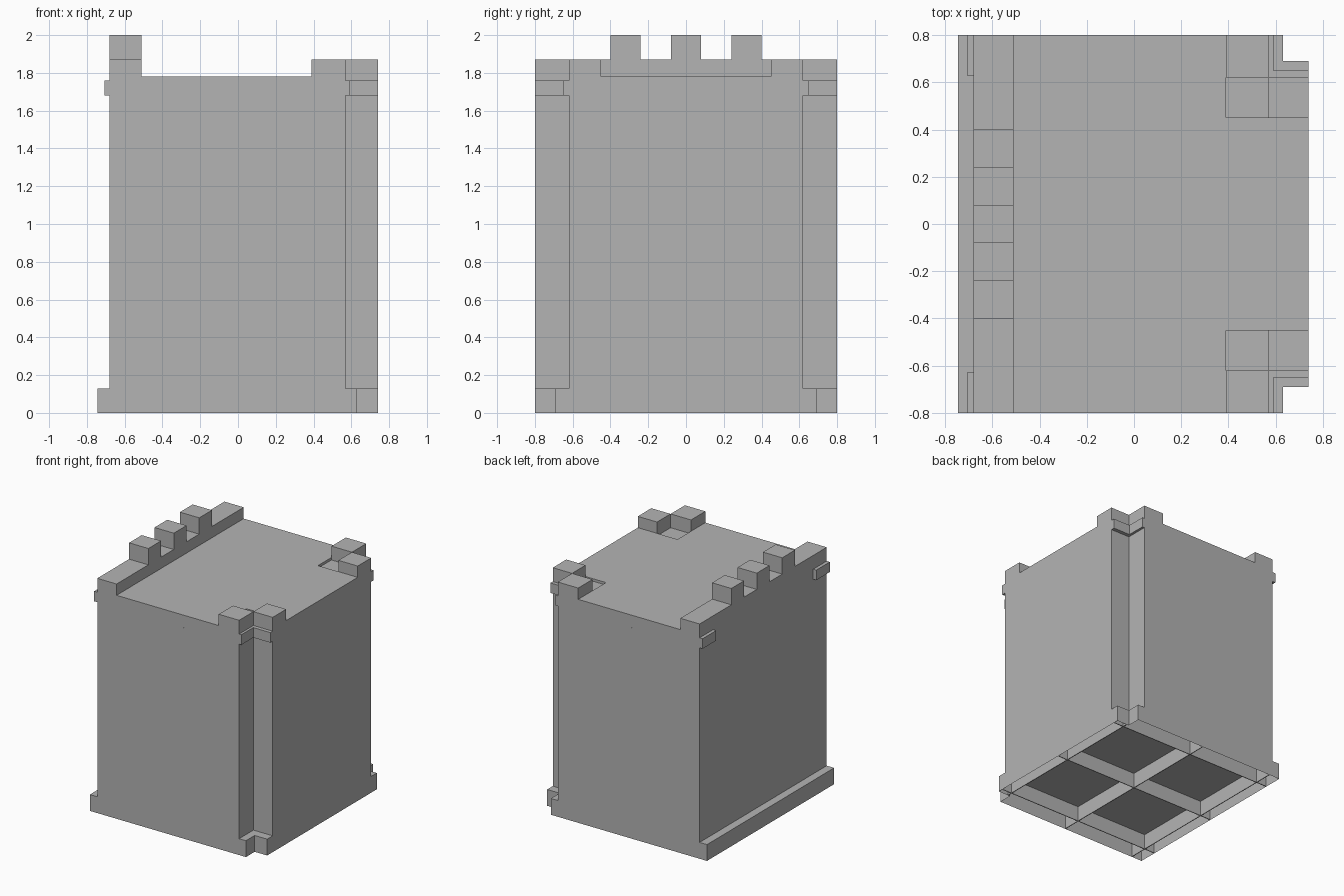
import bpy, bmesh

if "Cube" in bpy.data.objects:
    bpy.data.objects.remove(bpy.data.objects["Cube"])

stone = bpy.data.materials.new("stone_grey")
stone.diffuse_color = (0.456, 0.456, 0.456, 1)
stone.use_nodes = True
stone.node_tree.nodes["Principled BSDF"].inputs["Base Color"].default_value = stone.diffuse_color

LEFT, RIGHT, HALF = -0.68, 0.74, 0.80


def prism(name, outline, z0, z1, hollow=None):
    """Extrude a flat outline; hollow = (wall, depth) opens it from below."""
    bm = bmesh.new()
    bottom = bm.faces.new([bm.verts.new((x, y, z0)) for x, y in outline])
    bm.normal_update()
    top = bmesh.ops.extrude_face_region(bm, geom=[bottom], use_keep_orig=True)
    for v in top["geom"]:
        if isinstance(v, bmesh.types.BMVert):
            v.co.z = z1
    bmesh.ops.recalc_face_normals(bm, faces=bm.faces)
    if hollow:
        bmesh.ops.inset_region(bm, faces=[bottom], thickness=hollow[0],
                               use_even_offset=True)
        for v in bottom.verts:
            v.co.z = z0 + hollow[1]
    mesh = bpy.data.meshes.new(name)
    bm.to_mesh(mesh)
    bm.free()
    mesh.materials.append(stone)
    ob = bpy.data.objects.new(name, mesh)
    bpy.context.collection.objects.link(ob)
    return ob


def box(name, x0, x1, y0, y1, z0, z1):
    return prism(name, [(x0, y0), (x1, y0), (x1, y1), (x0, y1)], z0, z1)


def notched(left, nx, ny):
    """Rectangle with both right-hand corners cut back to nx, ny."""
    return [(left, -HALF), (nx, -HALF), (nx, -ny), (RIGHT, -ny),
            (RIGHT, ny), (nx, ny), (nx, HALF), (left, HALF)]


# Hollow base with a ledge on the left
prism("base", notched(-0.745, 0.63, 0.69), 0, 0.13, hollow=(0.008, 0.122))

# Thin ribs under the base
for i, p in enumerate((-0.65, 0, 0.65)):
    t = 0.003
    reach = 0.685 if p > 0 else 0.795
    box(f"rib_lengthwise_{i}", p - t, p + t, -reach, reach, 0, 0.125)
    box(f"rib_crosswise_{i}", -0.74, 0.735, p - t, p + t, 0, 0.125)

# Main block, collar and roof layer
prism("body", notched(LEFT, 0.57, 0.62), 0.13, 1.68)
prism("collar", notched(LEFT, 0.59, 0.65), 1.68, 1.76)
prism("roof", notched(LEFT, 0.39, 0.45), 1.76, 1.78)

# Left parapet with three battlements
box("parapet", LEFT, -0.51, -HALF, HALF, 1.78, 1.87)
for i, y in enumerate((-0.32, 0, 0.32)):
    box(f"battlement_{i}", LEFT, -0.51, y - 0.08, y + 0.08, 1.87, 2.0)

# Corner blocks on the right and clips on the left, mirrored front to back
for side, s in (("front", -1), ("back", 1)):
    def pair(name, x0, x1, a, b, z0, z1):
        box(f"{side}_{name}", x0, x1, min(s * a, s * b), max(s * a, s * b), z0, z1)
    pair("outer_corner_block", 0.39, 0.57, 0.62, HALF, 1.76, 1.87)
    pair("inner_corner_block", 0.57, RIGHT, 0.45, 0.62, 1.76, 1.87)
    pair("clip", -0.707, LEFT, 0.63, HALF, 1.68, 1.76)
